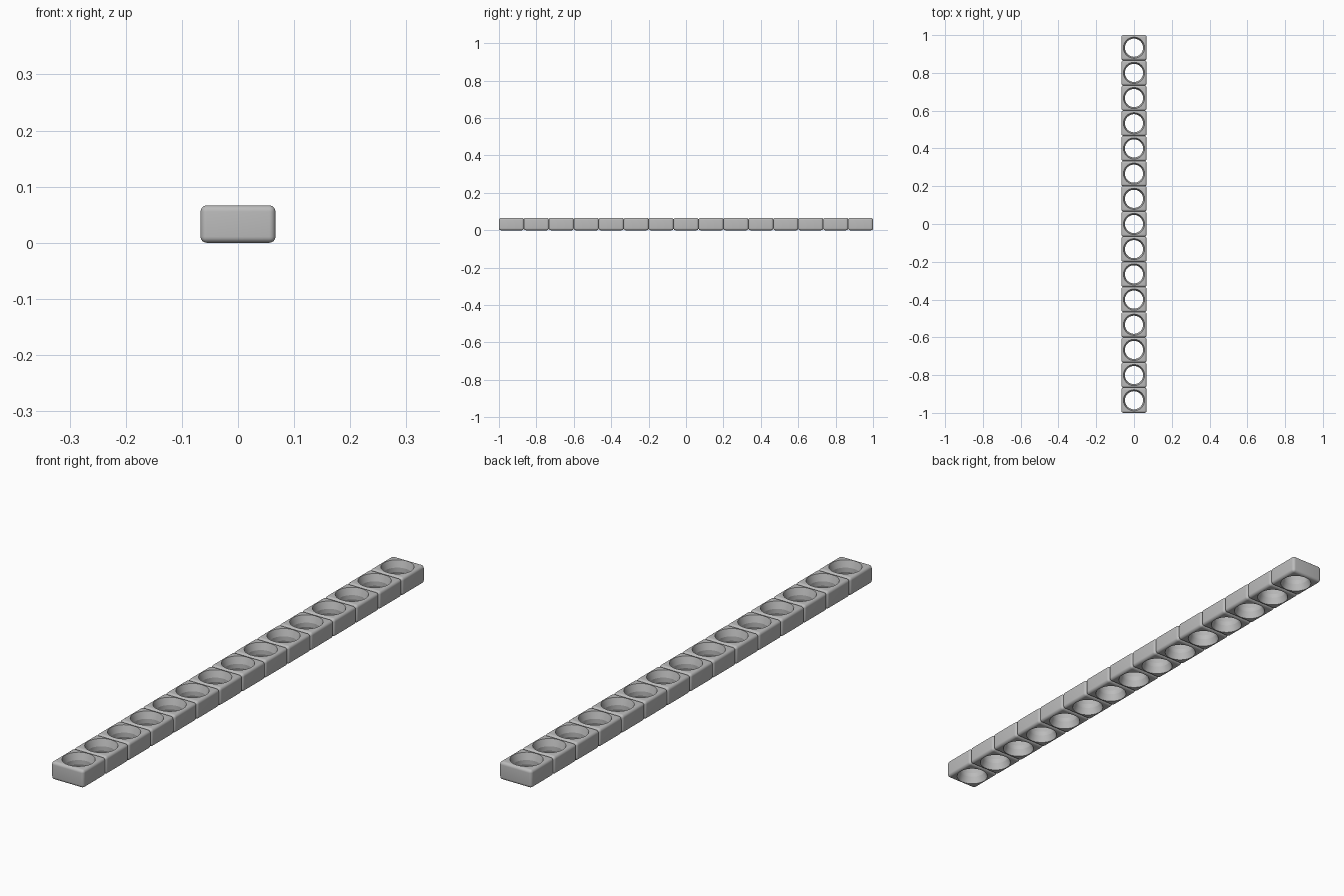
import bpy
import bmesh
from math import cos, sin, tau

cube = bpy.data.objects.get("Cube")
if cube:
    bpy.data.objects.remove(cube, do_unlink=True)

COUNT = 15
PITCH = 2 / COUNT
HEIGHT = PITCH / 2
ROUNDING = 0.011
SIDES = 48

grey = bpy.data.materials.new("light grey")
grey.use_nodes = True
colour = (0.5, 0.5, 0.5, 1)
grey.diffuse_color = colour
grey.node_tree.nodes["Principled BSDF"].inputs["Base Color"].default_value = colour


def add_object(name, bm):
    bmesh.ops.recalc_face_normals(bm, faces=bm.faces)
    mesh = bpy.data.meshes.new(name)
    bm.to_mesh(mesh)
    bm.free()
    mesh.materials.append(grey)
    obj = bpy.data.objects.new(name, mesh)
    bpy.context.collection.objects.link(obj)
    return obj


def lathe(name, profile):
    """Closed solid of revolution from (radius, height) pairs."""
    bm = bmesh.new()
    rings = [[bm.verts.new((r * cos(tau * i / SIDES), r * sin(tau * i / SIDES), z))
              for i in range(SIDES)] for r, z in profile]
    for low, high in zip(rings, rings[1:]):
        for i in range(SIDES):
            j = (i + 1) % SIDES
            bm.faces.new((low[i], low[j], high[j], high[i]))
    bm.faces.new(rings[0][::-1])
    bm.faces.new(rings[-1])
    return add_object(name, bm)


# One rounded block of the bar
bm = bmesh.new()
bmesh.ops.create_cube(bm, size=1)
bmesh.ops.scale(bm, vec=(PITCH, PITCH, HEIGHT), verts=bm.verts)
bmesh.ops.translate(bm, vec=(0, 0, HEIGHT / 2), verts=bm.verts)
bmesh.ops.bevel(bm, geom=bm.edges[:], offset=ROUNDING, segments=6,
                profile=0.5, affect='EDGES')
bar = add_object("perforated_bar", bm)

# Through hole, flared towards both openings
RIM, WAIST, EXTRA = 0.056, 0.048, 0.01
hole = lathe("hole_cutter", [
    (RIM, -EXTRA), (RIM, 0), (WAIST, HEIGHT * 0.38),
    (WAIST, HEIGHT * 0.62), (RIM, HEIGHT), (RIM, HEIGHT + EXTRA)])
hole.hide_render = True

cut = bar.modifiers.new("hole", 'BOOLEAN')
cut.operation = 'DIFFERENCE'
cut.solver = 'EXACT'
cut.object = hole

# Row of blocks along the bar
row = bar.modifiers.new("row", 'ARRAY')
row.count = COUNT
row.use_relative_offset = False
row.use_constant_offset = True
row.constant_offset_displace = (0, PITCH, 0)

bpy.ops.object.select_all(action='DESELECT')
bar.select_set(True)
bpy.context.view_layer.objects.active = bar
for name in ("hole", "row"):
    bpy.ops.object.modifier_apply(modifier=name)
bpy.data.objects.remove(hole, do_unlink=True)
bar.location.y = PITCH / 2 - 1
bpy.ops.object.shade_smooth_by_angle(angle=0.3)
